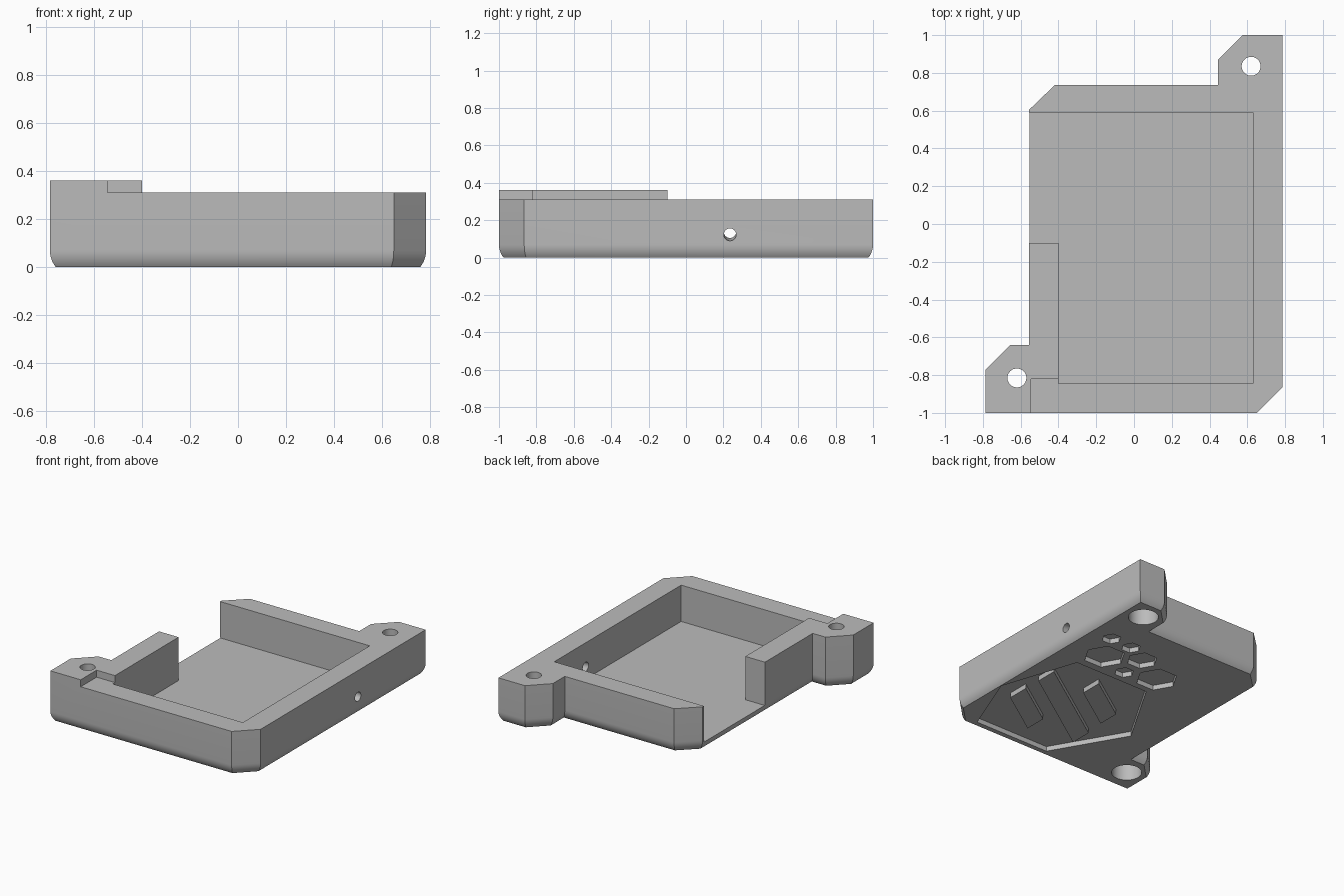
import bpy, bmesh, math
from mathutils import Vector, Matrix

old = bpy.data.objects.get("Cube")
if old:
    bpy.data.objects.remove(old, do_unlink=True)

grey = bpy.data.materials.new("plain_grey")
grey.use_nodes = True
GREY = (0.5, 0.5, 0.5, 1)
grey.diffuse_color = GREY
grey.node_tree.nodes["Principled BSDF"].inputs["Base Color"].default_value = GREY


def finish(name, bm):
    bmesh.ops.recalc_face_normals(bm, faces=bm.faces)
    mesh = bpy.data.meshes.new(name)
    bm.to_mesh(mesh)
    bm.free()
    mesh.materials.append(grey)
    ob = bpy.data.objects.new(name, mesh)
    bpy.context.collection.objects.link(ob)
    return ob


def inset(pts, d):
    """Mitred inward offset of a counter-clockwise outline."""
    out = []
    for i, p in enumerate(pts):
        p = Vector(p)
        e1 = (p - Vector(pts[i - 1])).normalized()
        e2 = (Vector(pts[(i + 1) % len(pts)]) - p).normalized()
        n1, n2 = Vector((-e1.y, e1.x)), Vector((-e2.y, e2.x))
        out.append(p + (n1 + n2) * d / (1 + n1.dot(n2)))
    return out


def loft(name, pts, levels):
    """Stack the outline at (height, inset) levels and cap both ends."""
    bm = bmesh.new()
    rings = [[bm.verts.new((p[0], p[1], z)) for p in inset(pts, d)] for z, d in levels]
    n = len(pts)
    for a, b in zip(rings, rings[1:]):
        for i in range(n):
            bm.faces.new((a[i], a[(i + 1) % n], b[(i + 1) % n], b[i]))
    bm.faces.new(rings[0][::-1])
    bm.faces.new(rings[-1])
    return finish(name, bm)


def prism(name, pts, z0, z1):
    return loft(name, pts, [(z0, 0), (z1, 0)])


def cylinder(name, r, length, matrix):
    bm = bmesh.new()
    bmesh.ops.create_cone(bm, cap_ends=True, segments=48, radius1=r, radius2=r,
                          depth=length, matrix=matrix)
    return finish(name, bm)


def hexagon(x, y, r):
    return [(x + r * math.cos(k * math.pi / 3), y + r * math.sin(k * math.pi / 3))
            for k in range(6)]


def cut(target, cutter):
    """Subtract the cutter, bake the result and remove the cutter."""
    mod = target.modifiers.new("cut", "BOOLEAN")
    mod.operation = "DIFFERENCE"
    mod.solver = "EXACT"
    mod.object = cutter
    cutter.hide_render = True
    graph = bpy.context.evaluated_depsgraph_get()
    baked = bpy.data.meshes.new_from_object(target.evaluated_get(graph))
    target.modifiers.clear()
    target.data = baked
    bpy.data.objects.remove(cutter, do_unlink=True)


# Tray block: chamfered outline with two screw ears and a rounded lower edge
outline = [(-.785, -1), (.65, -1), (.785, -.865), (.785, 1), (.575, 1), (.445, .87),
           (.445, .735), (-.42, .735), (-.555, .605), (-.555, -.64), (-.655, -.64),
           (-.785, -.77)]
R, SWEEP, STEPS = .11, math.radians(39), 6
levels = []
for k in range(STEPS, -1, -1):
    a = SWEEP * k / STEPS
    levels.append((R * (math.sin(SWEEP) - math.sin(a)), R * (1 - math.cos(a))))
tray = loft("tray", outline, levels + [(.36, 0)])

# Inner pocket, open on one side
cut(tray, prism("pocket", [(-.4, -.845), (.63, -.845), (.63, .59), (-1, .59),
                           (-1, -.10), (-.4, -.10)], .05, .5))

# Lower rim, leaving the corner ear and short wall raised
cut(tray, prism("rim_step", [(-.545, -1.1), (1, -1.1), (1, 1.1), (-1, 1.1), (-1, -.10),
                             (-.4, -.10), (-.4, -.82), (-.545, -.82)], .31, .5))

# Screw holes with wide counterbores underneath
for x, y in ((.62, .835), (-.62, -.815)):
    cut(tray, cylinder("counterbore", .1, .4, Matrix.Translation((x, y, -.01))))
    cut(tray, cylinder("screw_hole", .05, 1, Matrix.Translation((x, y, .2))))

# Slightly tilted hole through the side wall
cut(tray, cylinder("side_hole", .033, .36, Matrix.Translation((.7, .235, .131))
                   @ Matrix.Rotation(math.radians(95.7), 4, "Y")))

# Underside relief: a large recess holding three slanted bars
DEPTH = .035
panel = prism("panel_recess", [(.57, -.94), (.755, -.47), (.57, .09), (-.03, .09),
                               (-.33, -.425), (-.03, -.94)], -.1, DEPTH)
for x, y, run in ((.61, -.55, .35), (.61, -.26, .7), (.28, -.19, .35)):
    drop = run * .68
    cut(panel, prism("bar", [(x, y), (x, y + .16), (x - run, y + .16 - drop),
                             (x - run, y - drop)], -.2, .1))
cut(tray, panel)

# Underside relief: hexagonal recesses
for x, y, r in ((.48, .268, .14), (.02, .257, .14), (.255, .388, .103),
                (.596, .479, .065), (.42, .47, .065), (.245, .19, .065)):
    cut(tray, prism("hex_recess", hexagon(x, y, r), -.1, DEPTH))

bpy.ops.object.select_all(action="DESELECT")
tray.select_set(True)
bpy.context.view_layer.objects.active = tray
bpy.ops.object.shade_smooth_by_angle(angle=math.radians(30))
